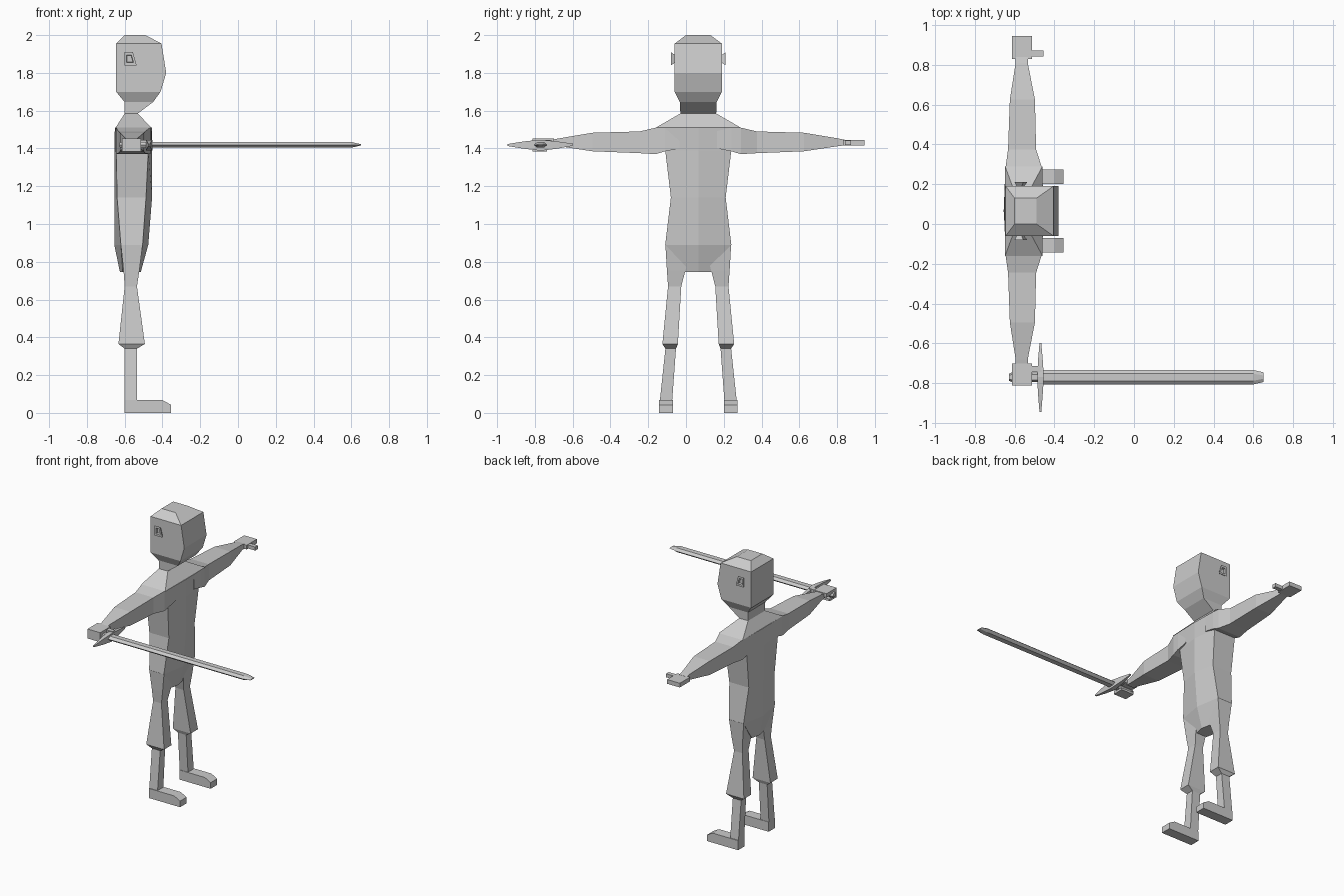
import bpy, bmesh

C = 0.065          # y of the figure's symmetry plane

grey = bpy.data.materials.new("plain grey")
grey.diffuse_color = (0.6, 0.6, 0.6, 1)


def loft(name, rings, mirror=False, y=C):
    """Skin equal-sized rings of points, cap both ends, optionally mirror in y."""
    bm = bmesh.new()
    loops = [[bm.verts.new(p) for p in r] for r in rings]
    n = len(loops[0])
    for a, b in zip(loops, loops[1:]):
        for i in range(n):
            j = (i + 1) % n
            bm.faces.new((a[i], a[j], b[j], b[i]))
    bm.faces.new(loops[0])
    bm.faces.new(loops[-1])
    bmesh.ops.recalc_face_normals(bm, faces=bm.faces)
    me = bpy.data.meshes.new(name)
    bm.to_mesh(me)
    bm.free()
    me.materials.append(grey)
    ob = bpy.data.objects.new(name, me)
    ob.location.y = y
    bpy.context.collection.objects.link(ob)
    if mirror:
        m = ob.modifiers.new("mirror", 'MIRROR')
        m.use_axis = (False, True, False)
        m.use_mirror_merge = False
    return ob


def rz(z, x0, x1, y0, y1):      # rectangle across z
    return [(x0, y0, z), (x1, y0, z), (x1, y1, z), (x0, y1, z)]


def ry(y, x0, x1, z0, z1):      # rectangle across y
    return [(x0, y, z0), (x1, y, z0), (x1, y, z1), (x0, y, z1)]


def rx(x, y0, y1, z0, z1):      # rectangle across x
    return [(x, y0, z0), (x, y1, z0), (x, y1, z1), (x, y0, z1)]


def hexz(z, back, side_b, side_f, front, h):   # torso section with centre ridges
    return [(back, 0, z), (side_b, -h, z), (side_f, -h, z),
            (front, 0, z), (side_f, h, z), (side_b, h, z)]


# Head, tapering through the chin to the neck
loft("head", [
    rz(2.00, -0.60, -0.49, -0.065, 0.065),
    rz(1.955, -0.645, -0.405, -0.125, 0.125),
    rz(1.80, -0.645, -0.38, -0.125, 0.125),
    rz(1.70, -0.645, -0.41, -0.125, 0.125),
    rz(1.645, -0.60, -0.45, -0.097, 0.097),
    rz(1.585, -0.60, -0.53, -0.095, 0.095)])


# Flared ears with a recessed centre
def ear_ring(y, k):
    base = [(-0.60, 1.84), (-0.537, 1.84), (-0.557, 1.91), (-0.60, 1.91)]
    return [(-0.575 + (x + 0.575) * k, y, 1.873 + (z - 1.873) * k) for x, z in base]


loft("ear", [ear_ring(0.12, 0.5), ear_ring(0.145, 1), ear_ring(0.145, 0.58),
             ear_ring(0.13, 0.5)], mirror=True)

# Sloping shoulders
loft("shoulders", [
    rz(1.585, -0.60, -0.53, -0.095, 0.095),
    rz(1.51, -0.648, -0.46, -0.225, 0.225)])

# Torso down to the crotch
loft("torso", [
    hexz(1.51, -0.652, -0.648, -0.46, -0.455, 0.18),
    hexz(1.39, -0.655, -0.645, -0.475, -0.455, 0.175),
    hexz(1.14, -0.655, -0.64, -0.487, -0.455, 0.145),
    hexz(0.89, -0.655, -0.62, -0.505, -0.475, 0.175),
    hexz(0.745, -0.625, -0.61, -0.53, -0.515, 0.068)])

# Arms
loft("arm", [
    ry(0.10, -0.648, -0.46, 1.40, 1.51),
    ry(0.175, -0.648, -0.46, 1.385, 1.51),
    ry(0.225, -0.645, -0.465, 1.37, 1.51),
    ry(0.31, -0.633, -0.492, 1.375, 1.49),
    ry(0.56, -0.624, -0.498, 1.385, 1.483),
    ry(0.745, -0.595, -0.534, 1.413, 1.452),
    ry(0.775, -0.595, -0.534, 1.416, 1.446)], mirror=True)

# Legs with flared trouser cuffs and thin shins
loft("leg", [
    rz(0.89, -0.62, -0.505, 0.03, 0.174),
    rz(0.755, -0.606, -0.522, 0.068, 0.166),
    rz(0.67, -0.60, -0.535, 0.09, 0.16),
    rz(0.365, -0.633, -0.493, 0.108, 0.19),
    rz(0.34, -0.60, -0.535, 0.118, 0.174),
    rz(0.04, -0.60, -0.535, 0.14, 0.206)], mirror=True)
loft("foot", [
    rx(-0.60, 0.135, 0.208, 0, 0.068),
    rx(-0.40, 0.135, 0.208, 0, 0.068),
    rx(-0.355, 0.135, 0.208, 0, 0.043)], mirror=True)

# Open hand
loft("open_palm", [ry(0.765, -0.613, -0.513, 1.415, 1.445),
                   ry(0.88, -0.613, -0.513, 1.415, 1.445)])
loft("open_thumb", [rx(-0.52, 0.778, 0.808, 1.418, 1.443),
                    rx(-0.455, 0.778, 0.808, 1.418, 1.443)])

# Gripping hand: palm, curled fingers, thumb
loft("grip_palm", [ry(-0.765, -0.613, -0.513, 1.425, 1.452),
                   ry(-0.878, -0.613, -0.513, 1.425, 1.452)])
loft("grip_fingers", [ry(-0.855, -0.613, -0.513, 1.385, 1.43),
                      ry(-0.878, -0.613, -0.513, 1.385, 1.43)])
loft("grip_fingertips", [ry(-0.80, -0.613, -0.513, 1.385, 1.40),
                         ry(-0.86, -0.613, -0.513, 1.385, 1.40)])
loft("grip_thumb", [rx(-0.52, -0.808, -0.778, 1.42, 1.446),
                    rx(-0.465, -0.808, -0.778, 1.42, 1.446)])


# Sword, laid along x
def blade_ring(x, w, flat, t):
    return [(x, -w, 0), (x, -flat, t), (x, flat, t),
            (x, w, 0), (x, flat, -t), (x, -flat, -t)]


SY, SZ = -0.77, 1.419
sword = [
    loft("blade", [blade_ring(-0.46, 0.036, 0.018, 0.015),
                   blade_ring(0.60, 0.036, 0.018, 0.015),
                   blade_ring(0.652, 0.024, 0.008, 0.003)], y=SY),
    loft("guard", [ry(-0.175, -0.475, -0.466, -0.006, 0.004),
                   ry(-0.09, -0.482, -0.459, -0.020, 0.018),
                   ry(0, -0.487, -0.453, -0.031, 0.027),
                   ry(0.09, -0.482, -0.459, -0.020, 0.018),
                   ry(0.172, -0.475, -0.466, -0.004, 0.006)], y=SY),
    loft("handle", [blade_ring(-0.61, 0.023, 0.013, 0.016),
                    blade_ring(-0.47, 0.023, 0.013, 0.016)], y=SY),
    loft("pommel", [blade_ring(-0.628, 0.018, 0.010, 0.012),
                    blade_ring(-0.608, 0.027, 0.015, 0.018)], y=SY)]
for ob in sword:
    ob.location.z = SZ
